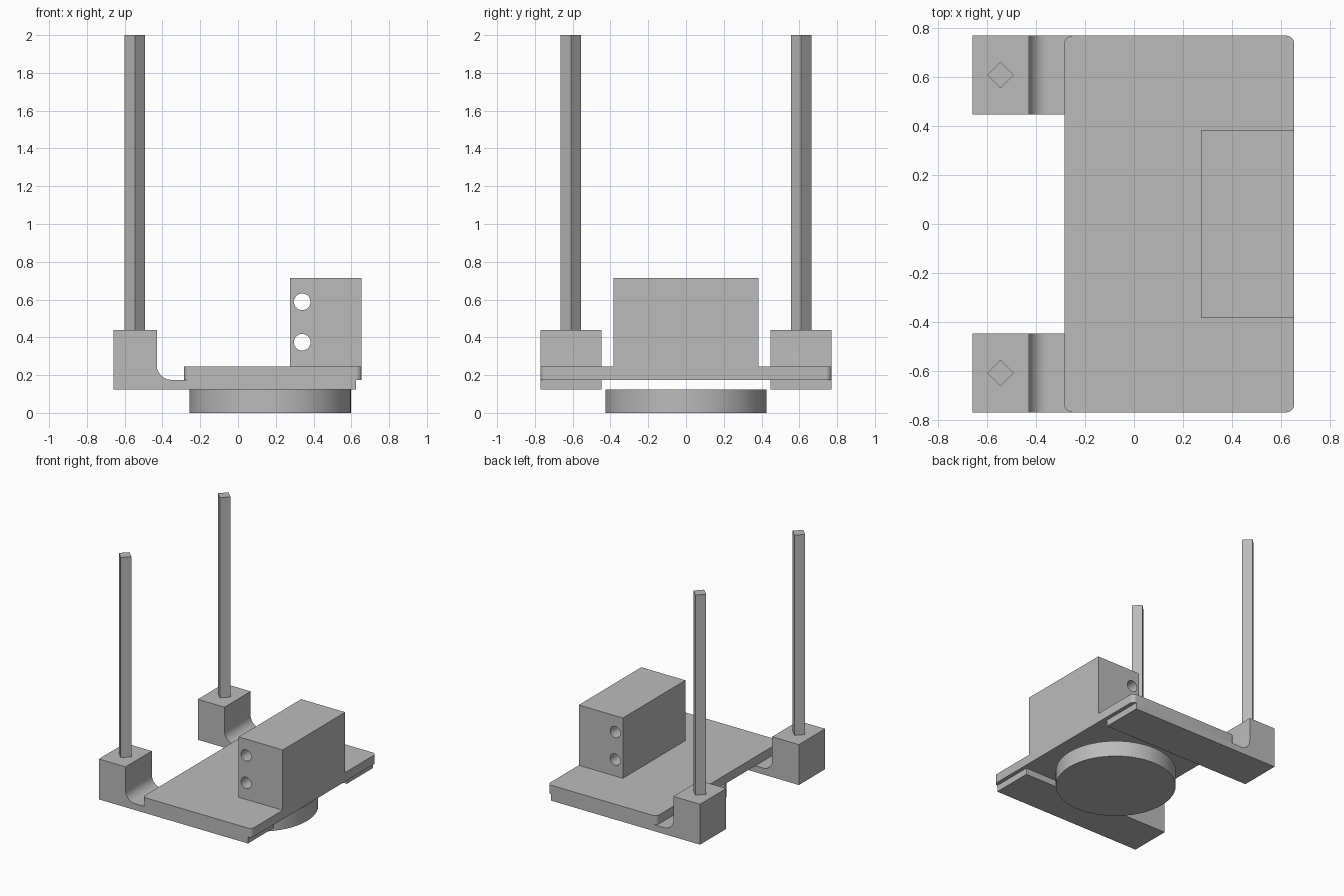
import bpy, bmesh, math

if "Cube" in bpy.data.objects:
    bpy.data.objects.remove(bpy.data.objects["Cube"])

grey = bpy.data.materials.new("plain grey")
grey.use_nodes = True
colour = (0.5, 0.5, 0.5, 1)
grey.diffuse_color = colour
grey.node_tree.nodes["Principled BSDF"].inputs["Base Color"].default_value = colour


def select_only(obj):
    bpy.ops.object.select_all(action="DESELECT")
    obj.select_set(True)
    bpy.context.view_layer.objects.active = obj


def extrude_profile(name, points, direction):
    """Make a solid from a closed outline pushed along a direction."""
    bm = bmesh.new()
    face = bm.faces.new([bm.verts.new(p) for p in points])
    result = bmesh.ops.extrude_face_region(bm, geom=[face])
    moved = [g for g in result["geom"] if isinstance(g, bmesh.types.BMVert)]
    bmesh.ops.translate(bm, verts=moved, vec=direction)
    bmesh.ops.recalc_face_normals(bm, faces=bm.faces)
    mesh = bpy.data.meshes.new(name)
    bm.to_mesh(mesh)
    bm.free()
    mesh.materials.append(grey)
    obj = bpy.data.objects.new(name, mesh)
    bpy.context.collection.objects.link(obj)
    return obj


def box(name, x0, x1, y0, y1, z0, z1):
    outline = [(x0, y0, z0), (x1, y0, z0), (x1, y1, z0), (x0, y1, z0)]
    return extrude_profile(name, outline, (0, 0, z1 - z0))


def arc(cx, cy, r, start, end, steps=8):
    angles = [math.radians(start + (end - start) * i / steps) for i in range(steps + 1)]
    return [(cx + r * math.cos(a), cy + r * math.sin(a)) for a in angles]


def smooth(obj):
    select_only(obj)
    bpy.ops.object.shade_smooth_by_angle(angle=math.radians(30))


# Base plate with rounded corners
left, right, half_depth, radius = -0.285, 0.655, 0.77, 0.032
outline = []
for cx, cy, start in ((right - radius, half_depth - radius, 0),
                      (left + radius, half_depth - radius, 90),
                      (left + radius, radius - half_depth, 180),
                      (right - radius, radius - half_depth, 270)):
    outline += arc(cx, cy, radius, start, start + 90)
plate = extrude_profile("base_plate", [(x, y, 0.175) for x, y in outline], (0, 0, 0.07))
smooth(plate)

# Rails with filleted end blocks, and the square rods standing on them
rail_side = [(-0.66, 0.125), (0.625, 0.125), (0.625, 0.175)]
rail_side += arc(-0.352, 0.253, 0.078, 270, 180, 12)
rail_side += [(-0.43, 0.44), (-0.66, 0.44)]
for side, y0, y_rod in (("front", -0.77, -0.61), ("back", 0.447, 0.61)):
    rail = extrude_profile(side + "_rail", [(x, y0, z) for x, z in rail_side], (0, 0.323, 0))
    smooth(rail)
    rod = [(x, y, 0.44) for x, y in arc(-0.546, y_rod, 0.054, 0, 270, 3)]
    extrude_profile(side + "_rod", rod, (0, 0, 1.56))

# Upright block with two through holes
block = box("drilled_block", 0.275, 0.655, -0.385, 0.385, 0.245, 0.715)
for z in (0.374, 0.588):
    bpy.ops.mesh.primitive_cylinder_add(vertices=32, radius=0.044, depth=1,
                                        location=(0.34, 0, z),
                                        rotation=(math.pi / 2, 0, 0))
    cutter = bpy.context.object
    cutter.name = "hole_cutter"
    cutter.hide_render = True
    cutter.data.materials.append(grey)
    cut = block.modifiers.new("hole", "BOOLEAN")
    cut.operation = "DIFFERENCE"
    cut.solver = "EXACT"
    cut.object = cutter
    select_only(block)
    bpy.ops.object.modifier_apply(modifier=cut.name)
    bpy.data.objects.remove(cutter)
smooth(block)

# Round disc below the plate
bpy.ops.mesh.primitive_cylinder_add(vertices=64, radius=0.427, depth=0.123,
                                    location=(0.17, 0, 0.0615))
disc = bpy.context.object
disc.name = "round_foot"
disc.data.materials.append(grey)
smooth(disc)
